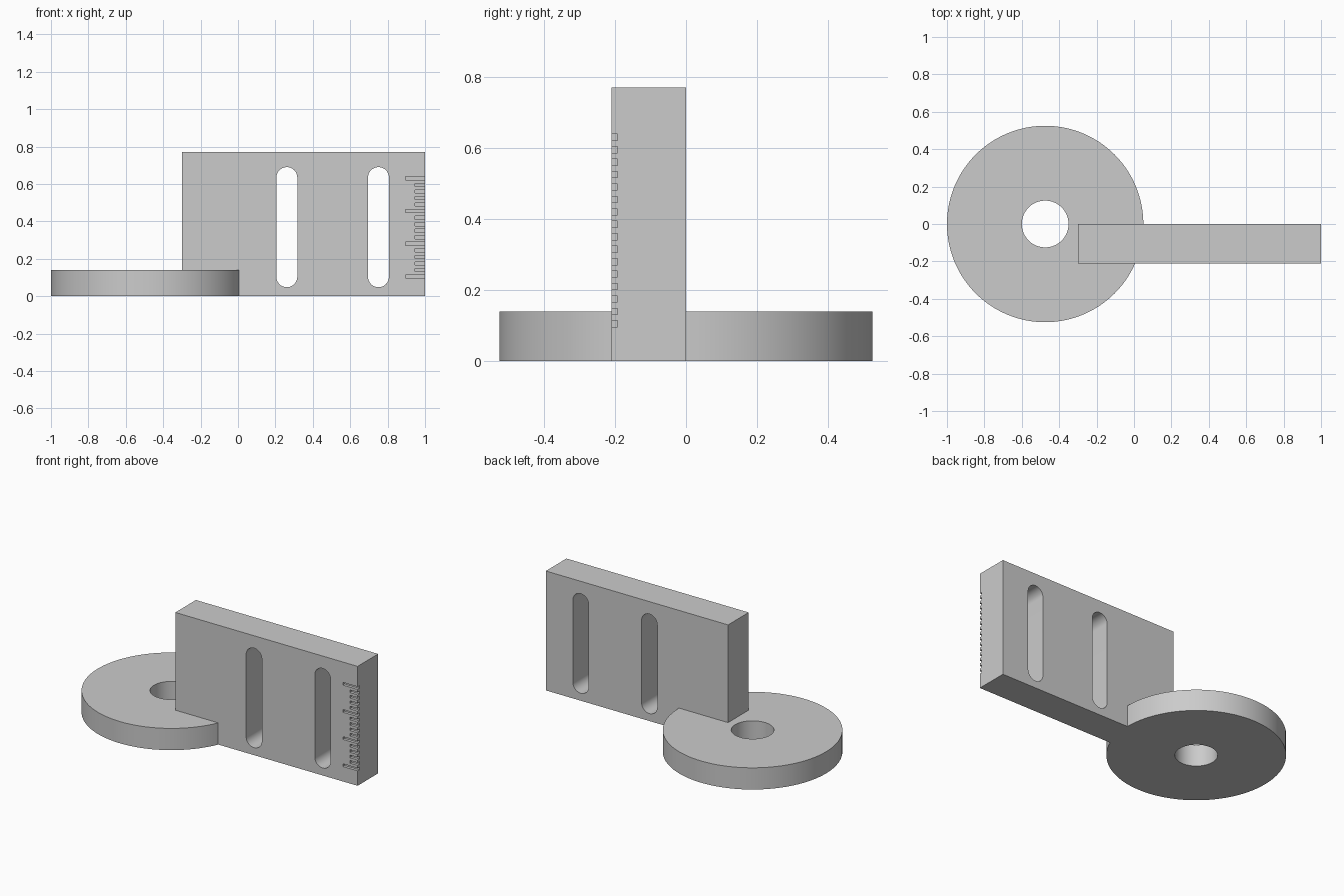
import bpy
import bmesh
from math import pi, sin, cos, radians
from mathutils import Vector

if "Cube" in bpy.data.objects:
    bpy.data.objects.remove(bpy.data.objects["Cube"], do_unlink=True)

DISC_X, DISC_R, HOLE_R, DISC_H = -0.475, 0.525, 0.125, 0.14
FRONT, BACK, LEFT_END, RIGHT_END, TOP = -0.21, 0.0, -0.30, 1.0, 0.77
TICK, STEP = 0.0175, 0.035

grey = bpy.data.materials.new("plain_grey")
grey.use_nodes = True
grey.diffuse_color = (0.6, 0.6, 0.6, 1)
grey.node_tree.nodes["Principled BSDF"].inputs["Base Color"].default_value = (0.6, 0.6, 0.6, 1)


def arc(cx, cy, r, start, end, steps):
    return [(cx + r * cos(start + (end - start) * i / steps),
             cy + r * sin(start + (end - start) * i / steps)) for i in range(steps + 1)]


def extrude(bm, points, offset):
    """Closed prism from a ring of 3D points."""
    face = bm.faces.new([bm.verts.new(p) for p in points])
    top = bmesh.ops.extrude_face_region(bm, geom=[face])["geom"]
    bmesh.ops.translate(bm, vec=Vector(offset), verts=[v for v in top if isinstance(v, bmesh.types.BMVert)])


def box(bm, x0, x1, y0, y1, z0, z1):
    extrude(bm, [(x0, y0, z0), (x1, y0, z0), (x1, y1, z0), (x0, y1, z0)], (0, 0, z1 - z0))


def finish(name, bm):
    bmesh.ops.recalc_face_normals(bm, faces=bm.faces)
    mesh = bpy.data.meshes.new(name)
    bm.to_mesh(mesh)
    bm.free()
    mesh.materials.append(grey)
    obj = bpy.data.objects.new(name, mesh)
    bpy.context.collection.objects.link(obj)
    return obj


def combine(obj, other, operation):
    """Apply a boolean and remove the second object."""
    mod = obj.modifiers.new(operation.lower(), "BOOLEAN")
    mod.operation, mod.object, mod.solver = operation, other, "EXACT"
    bpy.context.view_layer.update()
    graph = bpy.context.evaluated_depsgraph_get()
    mesh = bpy.data.meshes.new_from_object(obj.evaluated_get(graph))
    obj.modifiers.clear()
    obj.data = mesh
    bpy.data.objects.remove(other, do_unlink=True)


def cylinder(name, r, z0, z1, sides):
    bm = bmesh.new()
    ring = arc(DISC_X, 0, r, 0, 2 * pi, sides)[:-1]
    extrude(bm, [(x, y, z0) for x, y in ring], (0, 0, z1 - z0))
    return finish(name, bm)


# Upright plate
bm = bmesh.new()
box(bm, LEFT_END, RIGHT_END, FRONT, BACK, 0, TOP)
body = finish("slotted_plate_with_disc_base", bm)

# Round base, joined to the plate, with its centre hole
combine(body, cylinder("disc_base", DISC_R, 0, DISC_H, 128), "UNION")
combine(body, cylinder("centre_hole", HOLE_R, -0.1, DISC_H + 0.1, 64), "DIFFERENCE")

# Two vertical round-ended slots
bm = bmesh.new()
for x in (0.261, 0.751):
    r = 0.056
    outline = arc(x, 0.69 - r, r, 0, pi, 24) + arc(x, 0.048 + r, r, pi, 2 * pi, 24)
    extrude(bm, [(px, FRONT - 0.1, pz) for px, pz in outline], (0, 0.41, 0))
combine(body, finish("slots", bm), "DIFFERENCE")

# Engraved scale on the front right edge: every fifth mark is long
bm = bmesh.new()
for i in range(16):
    length = 0.105 if i % 5 == 0 else 0.055
    z = 0.105 + i * STEP
    box(bm, RIGHT_END - length, RIGHT_END + 0.05, FRONT - 0.05, FRONT + TICK, z - TICK / 2, z + TICK / 2)
combine(body, finish("scale_marks", bm), "DIFFERENCE")

bpy.ops.object.select_all(action="DESELECT")
body.select_set(True)
bpy.context.view_layer.objects.active = body
bpy.ops.object.shade_smooth_by_angle(angle=radians(30))
